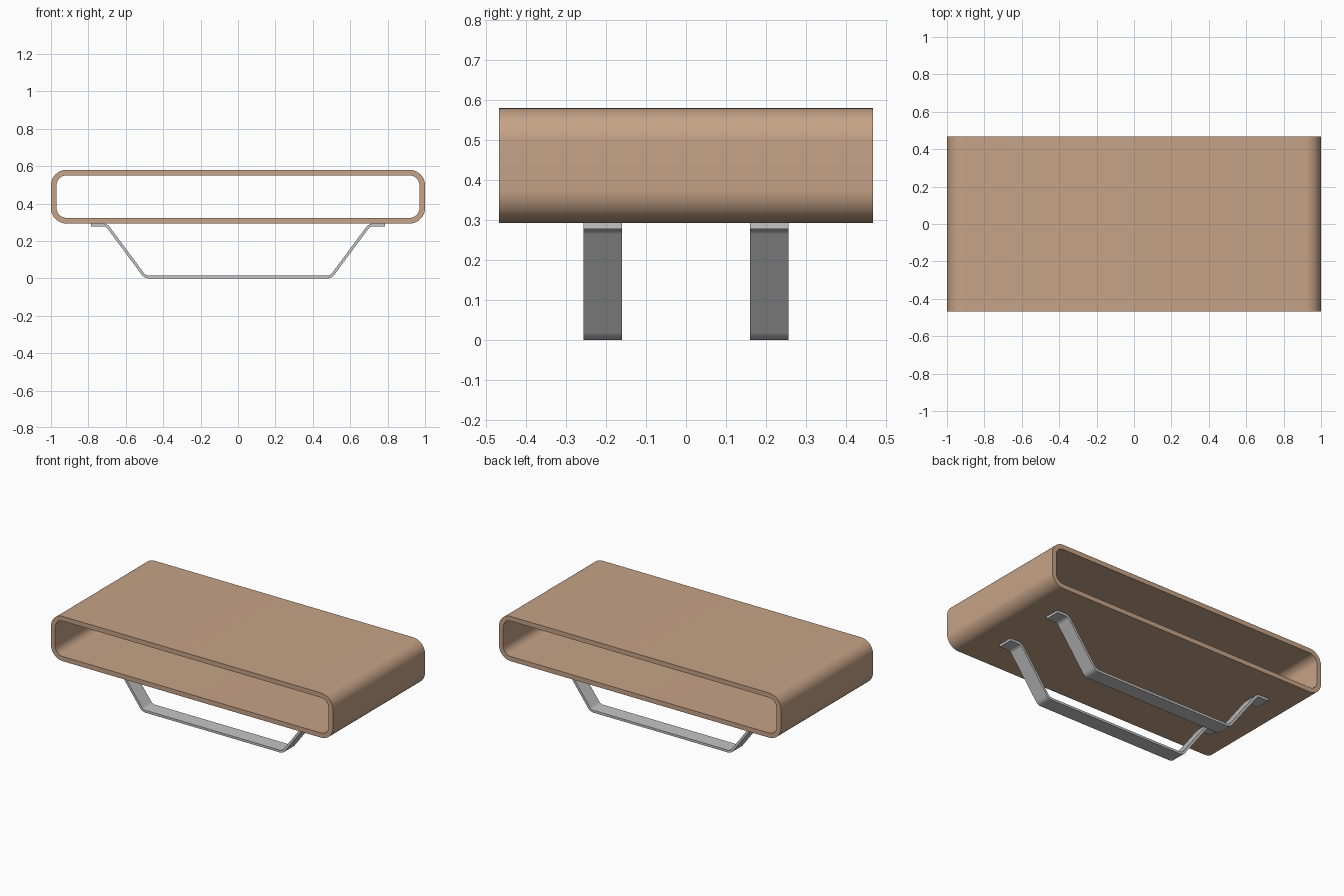
import bpy, bmesh, math
from mathutils import Vector

if "Cube" in bpy.data.objects:
    bpy.data.objects.remove(bpy.data.objects["Cube"])


def material(name, rgb):
    m = bpy.data.materials.new(name)
    m.diffuse_color = (*rgb, 1)
    m.use_nodes = True
    m.node_tree.nodes["Principled BSDF"].inputs["Base Color"].default_value = m.diffuse_color
    return m


wood = material("light wood", (0.565, 0.366, 0.243))
steel = material("brushed steel", (0.56, 0.56, 0.56))


def band(name, side_a, side_b, y0, y1, closed, mat):
    """Solid band between two matching XZ outlines, extruded from y0 to y1."""
    bm = bmesh.new()
    n = len(side_a)
    rows = [[bm.verts.new((x, y, z)) for x, z in side]
            for side, y in ((side_a, y0), (side_b, y0), (side_b, y1), (side_a, y1))]
    for i in range(n if closed else n - 1):
        j = (i + 1) % n
        for k in range(4):
            a, b = rows[k], rows[(k + 1) % 4]
            bm.faces.new((a[i], a[j], b[j], b[i]))
    if not closed:
        for i in (0, n - 1):
            bm.faces.new([r[i] for r in rows])
    bmesh.ops.recalc_face_normals(bm, faces=bm.faces)
    me = bpy.data.meshes.new(name)
    bm.to_mesh(me)
    bm.free()
    me.materials.append(mat)
    ob = bpy.data.objects.new(name, me)
    bpy.context.collection.objects.link(ob)
    bpy.ops.object.select_all(action='DESELECT')
    ob.select_set(True)
    bpy.context.view_layer.objects.active = ob
    bpy.ops.object.shade_smooth_by_angle(angle=math.radians(30))
    return ob


def rounded_rect(hx, z0, z1, r, seg=12):
    pts = []
    corners = ((hx - r, z1 - r), (r - hx, z1 - r), (r - hx, z0 + r), (hx - r, z0 + r))
    for q, (cx, cz) in enumerate(corners):
        for s in range(seg + 1):
            a = math.pi / 2 * (q + s / seg)
            pts.append((cx + r * math.cos(a), cz + r * math.sin(a)))
    return pts


def bent_strip(path, r, t, seg=8):
    """Two offset sides of a strip of thickness t with bends of radius r."""
    p = [Vector(v) for v in path]
    left, right = [], []

    def add(c, n):
        left.append(tuple(c + n * t / 2))
        right.append(tuple(c - n * t / 2))

    def normal(d):
        return Vector((-d.y, d.x))

    add(p[0], normal((p[1] - p[0]).normalized()))
    for a, b, c in zip(p, p[1:], p[2:]):
        d0, d1 = (b - a).normalized(), (c - b).normalized()
        turn = math.atan2(d0.x * d1.y - d0.y * d1.x, d0.dot(d1))
        sign = 1 if turn > 0 else -1
        start = b - d0 * r * math.tan(abs(turn) / 2)
        centre = start + normal(d0) * r * sign
        a0 = math.atan2(d0.x, -d0.y)
        for s in range(seg + 1):
            ang = a0 + turn * s / seg
            n = Vector((math.cos(ang), math.sin(ang)))
            add(centre - n * r * sign, n)
    add(p[-1], normal((p[-1] - p[-2]).normalized()))
    return left, right


# Open-ended wooden table body
band("table_body", rounded_rect(1.0, 0.293, 0.58, 0.083),
     rounded_rect(0.97, 0.323, 0.55, 0.053), -0.467, 0.467, True, wood)

# Two bent flat-bar legs with mounting tabs
T = 0.015
half = [(0.785, 0.293 - T / 2), (0.703, 0.293 - T / 2), (0.497, T / 2)]
path = [(-x, z) for x, z in half] + half[::-1]
sides = bent_strip(path, 0.04, T)
for name, y in (("front_leg", -0.2085), ("back_leg", 0.2085)):
    band(name, *sides, y - 0.048, y + 0.048, False, steel)
